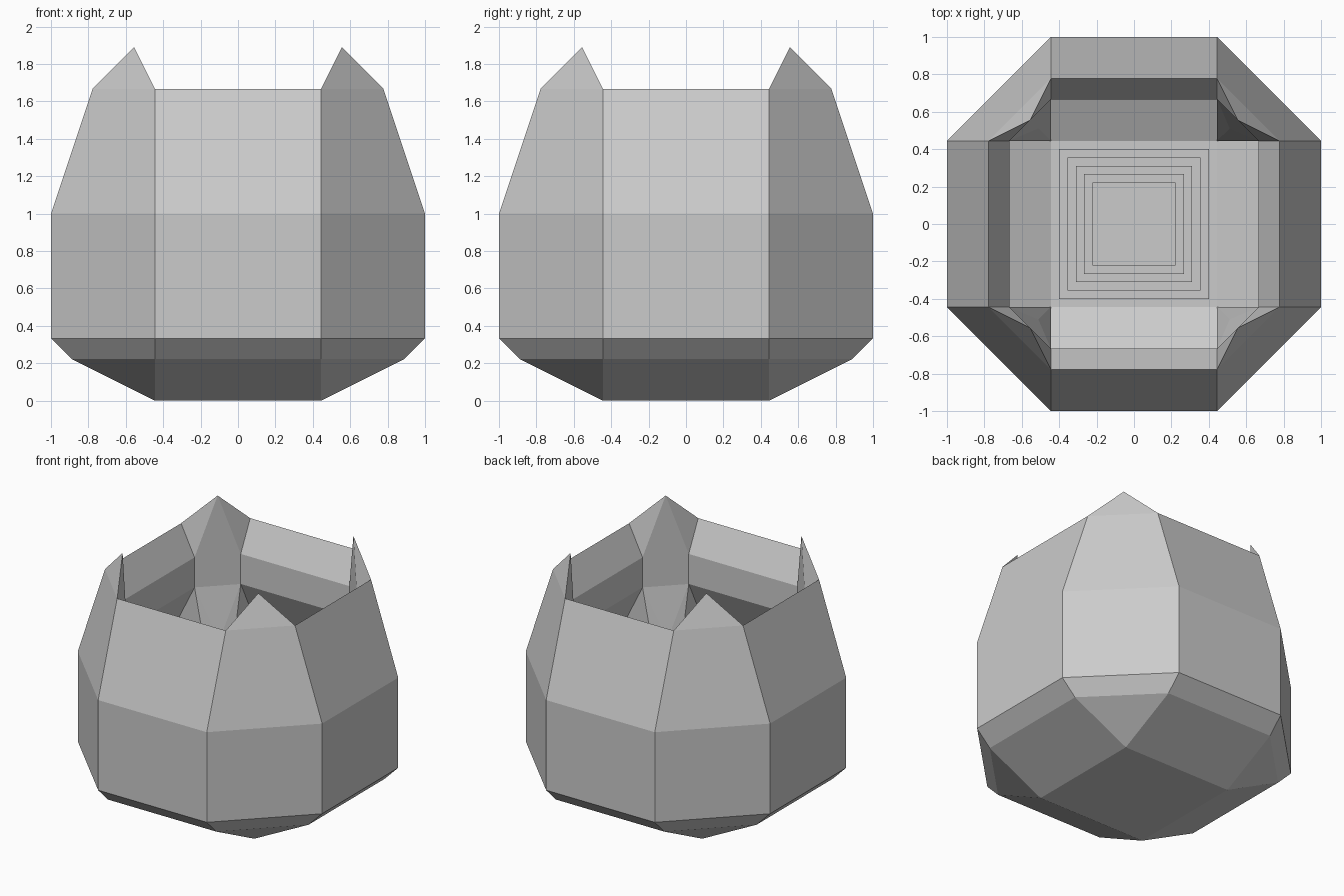
import bpy, bmesh
from mathutils import Matrix, Vector
from math import radians

cube = bpy.data.objects.get("Cube")
if cube:
    bpy.data.objects.remove(cube, do_unlink=True)

U = 1 / 9   # modelling grid unit

grey = bpy.data.materials.new("stone_grey")
grey.use_nodes = True
colour = (0.6, 0.6, 0.6, 1)
grey.diffuse_color = colour
grey.node_tree.nodes["Principled BSDF"].inputs["Base Color"].default_value = colour


def finish(bm, name):
    mesh = bpy.data.meshes.new(name)
    bmesh.ops.remove_doubles(bm, verts=bm.verts, dist=0.0005)
    bmesh.ops.recalc_face_normals(bm, faces=bm.faces)
    bm.to_mesh(mesh)
    bm.free()
    mesh.materials.append(grey)
    obj = bpy.data.objects.new(name, mesh)
    bpy.context.collection.objects.link(obj)
    return obj


def add_around(bm, points):
    """Add one polygon on all four sides of the pot."""
    for k in range(4):
        turn = Matrix.Rotation(radians(90 * k), 3, 'Z')
        bm.faces.new([bm.verts.new(turn @ (Vector(p) * U)) for p in points])


def add_mirrored(bm, points):
    """Add a corner polygon together with its copy across the diagonal."""
    add_around(bm, points)
    add_around(bm, [(y, x, z) for x, y, z in points])


pot = bmesh.new()
W = 4   # half width of each wall panel

# Wall panels: (distance from centre, height), outside up then inside down
outer = [(4, 0), (8, 2), (9, 3), (9, 9), (7, 15)]
inner = [(7, 15), (6, 13), (6, 11), (8, 7), (8, 3), (4, 1)]
for profile in (outer, inner):
    for (d0, z0), (d1, z1) in zip(profile, profile[1:]):
        add_around(pot, [(-W, d0, z0), (W, d0, z0), (W, d1, z1), (-W, d1, z1)])

# Outer corner panels
add_around(pot, [(W, W, 0), (W, 8, 2), (8, W, 2)])
for (d0, z0), (d1, z1) in zip(outer[1:], outer[2:]):
    add_around(pot, [(W, d0, z0), (d0, W, z0), (d1, W, z1), (W, d1, z1)])

# Corner spikes
tip = (5, 5, 17)
add_around(pot, [(W, 7, 15), (7, W, 15), tip])
add_around(pot, [(W, 6, 13), (6, W, 13), tip])
add_mirrored(pot, [(W, 7, 15), (W, 6, 13), tip])

# Inner corner posts
knee = (4.6, 4.6, 7.6)
foot = (W, W, 1)
add_around(pot, [(W, 6, 13), (6, W, 13), (6, W, 11), (W, 6, 11)])
add_around(pot, [(W, 6, 11), (6, W, 11), knee])
add_mirrored(pot, [(W, 6, 11), knee, foot])
add_mirrored(pot, [(W, 6, 11), (W, 8, 7), (W, 8, 3), foot])

# Floors, underside and inside
for z in (0, 1):
    pot.faces.new([pot.verts.new(Vector((x, y, z)) * U)
                   for x, y in ((-W, -W), (W, -W), (W, W), (-W, W))])
finish(pot, "pot_shell")

# Stack of shrinking square layers on the inner floor
for i in range(5):
    size = 2 * W * U * (0.9 - 0.1 * i)
    layer = bmesh.new()
    bmesh.ops.create_cube(layer, size=1)
    obj = finish(layer, f"floor_layer_{i + 1}")
    obj.scale = (size, size, 0.04)
    obj.location.z = U + 0.02 + 0.04 * i
